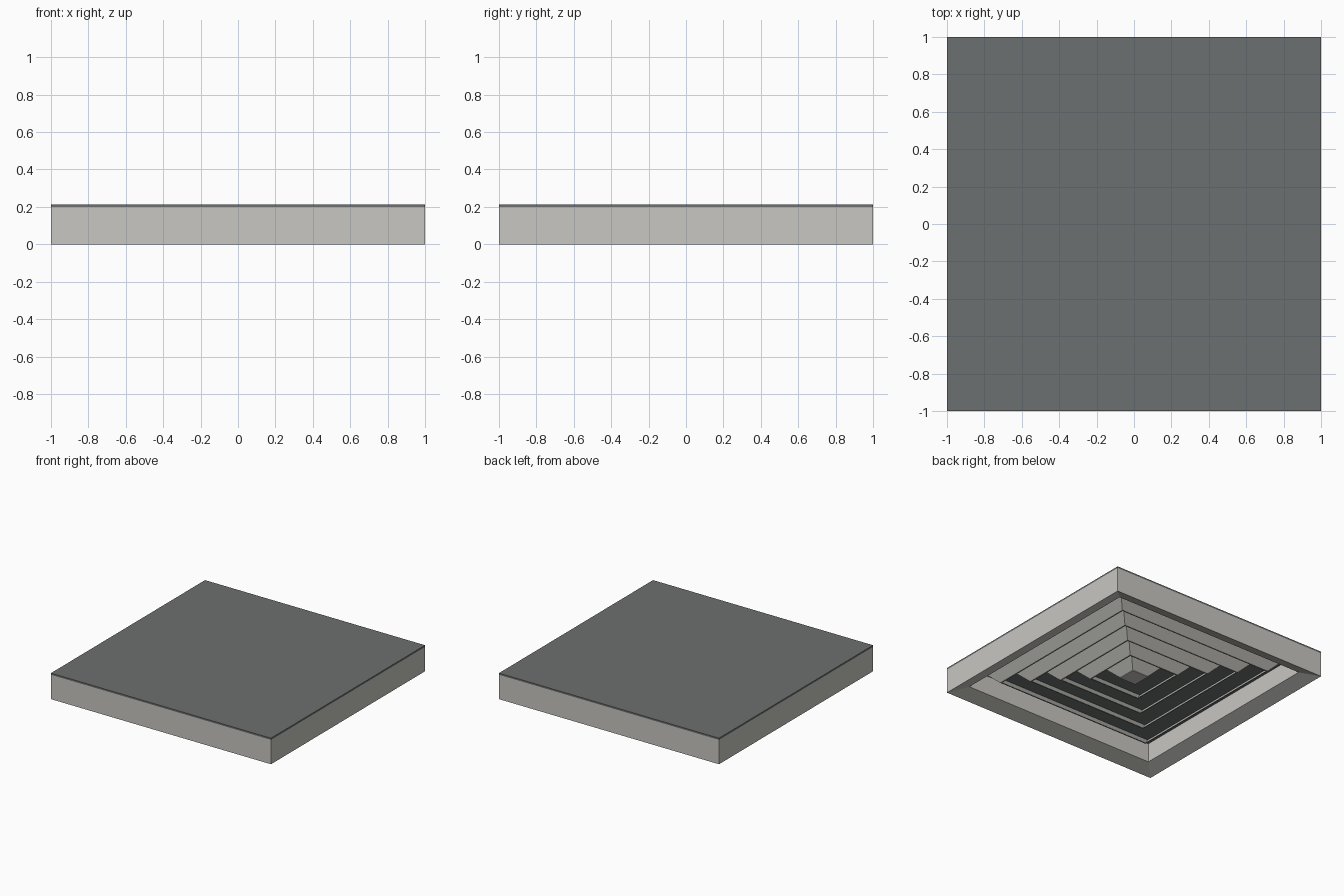
import bpy
import bmesh

if "Cube" in bpy.data.objects:
    bpy.data.objects.remove(bpy.data.objects["Cube"])


def material(name, rgb):
    m = bpy.data.materials.new(name)
    m.diffuse_color = (*rgb, 1)
    m.use_nodes = True
    m.node_tree.nodes["Principled BSDF"].inputs["Base Color"].default_value = m.diffuse_color
    return m


frame_grey = material("light warm grey", (0.58, 0.57, 0.54))
plate_grey = material("dark grey", (0.152, 0.163, 0.16))


def finish(bm, name, mat):
    bmesh.ops.recalc_face_normals(bm, faces=bm.faces)
    me = bpy.data.meshes.new(name)
    bm.to_mesh(me)
    bm.free()
    me.materials.append(mat)
    ob = bpy.data.objects.new(name, me)
    bpy.context.collection.objects.link(ob)
    return ob


def square_ring(name, profile, mat):
    """Sweep a closed (half width, z) profile around a mitred square."""
    bm = bmesh.new()
    loops = [[bm.verts.new((sx * r, sy * r, z)) for r, z in profile]
             for sx, sy in ((1, 1), (-1, 1), (-1, -1), (1, -1))]
    n = len(profile)
    for c in range(4):
        a, b = loops[c], loops[(c + 1) % 4]
        for i in range(n):
            j = (i + 1) % n
            bm.faces.new((a[i], a[j], b[j], b[i]))
    return finish(bm, name, mat)


def box(name, half, z0, z1, mat):
    bm = bmesh.new()
    bmesh.ops.create_cube(bm, size=1)
    for v in bm.verts:
        v.co.x *= 2 * half
        v.co.y *= 2 * half
        v.co.z = z1 if v.co.z > 0 else z0
    return finish(bm, name, mat)


# outer frame with an inward-rising bottom lip
square_ring("frame", [(1, 0), (1, 0.2), (0.88, 0.2), (0.88, 0.043)], frame_grey)

# backing plate on top
box("back_plate", 1.0, 0.2, 0.214, plate_grey)

# nested louvres, leaning outward towards the plate
LOW, TOP, T = 0.065, 0.2, 0.01
for k in range(5):
    r = 0.715 - 0.16 * k
    run = TOP - LOW
    square_ring(f"louvre_{k + 1}",
                [(r, LOW), (r + run, TOP), (r + run - T, TOP), (r - T, LOW)],
                frame_grey)

# small centre block closing the innermost louvre
box("centre_block", 0.075, 0.06, 0.085, frame_grey)
